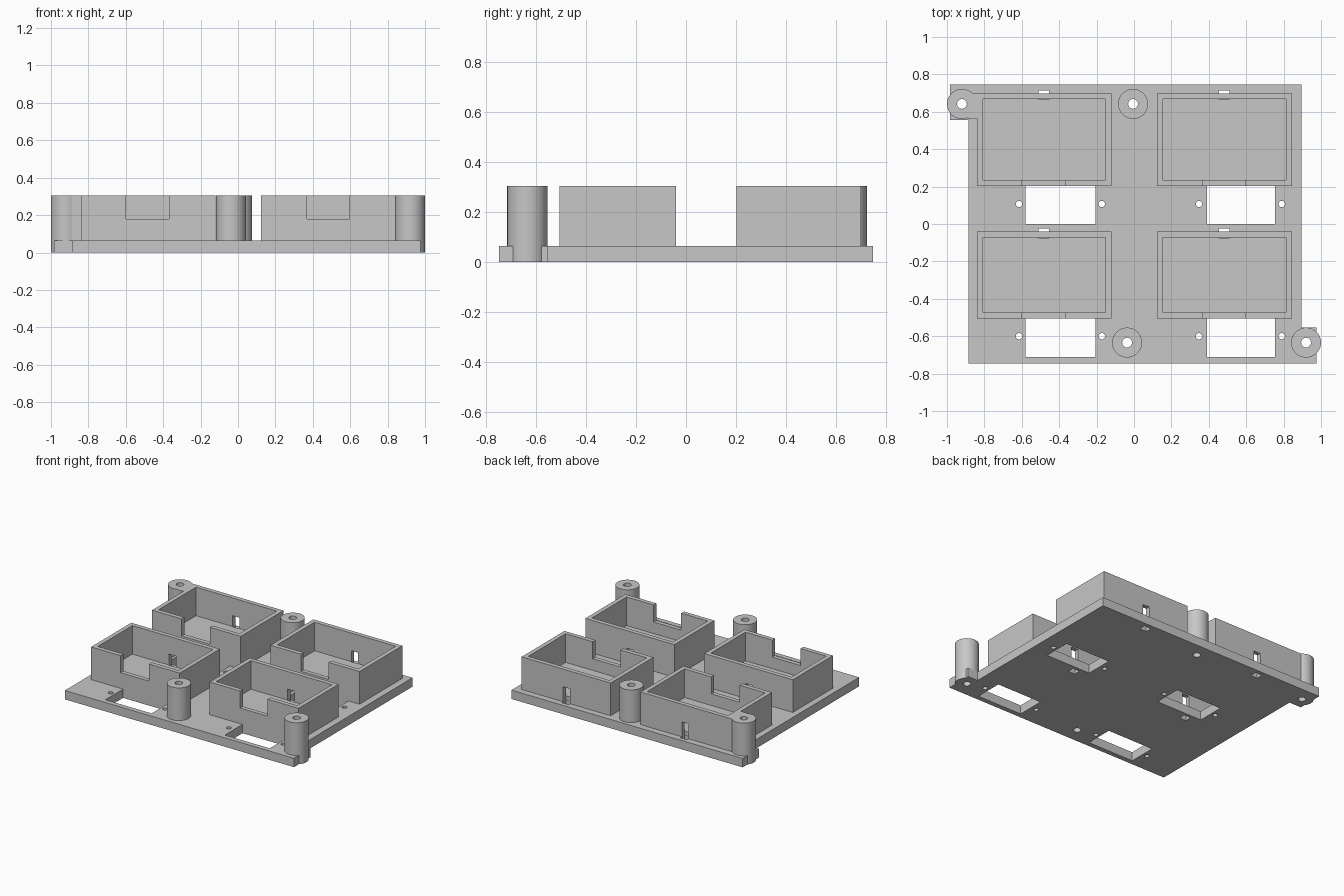
import bpy, bmesh, math
from mathutils import Matrix, Vector

if "Cube" in bpy.data.objects:
    bpy.data.objects.remove(bpy.data.objects["Cube"], do_unlink=True)

PLATE, FLOOR, TOP, POST_R = 0.065, 0.095, 0.305, 0.08

grey = bpy.data.materials.new("plain_grey")
grey.use_nodes = True
grey.diffuse_color = (0.57, 0.57, 0.57, 1)
grey.node_tree.nodes["Principled BSDF"].inputs["Base Color"].default_value = grey.diffuse_color


def add_box(bm, x0, x1, y0, y1, z0, z1):
    mid = Vector((x0 + x1, y0 + y1, z0 + z1)) / 2
    size = (x1 - x0, y1 - y0, z1 - z0)
    bmesh.ops.create_cube(bm, size=1, matrix=Matrix.Translation(mid) @ Matrix.Diagonal((*size, 1)))


def add_cylinder(bm, x, y, r, z0, z1, sides=48):
    bmesh.ops.create_cone(bm, cap_ends=True, segments=sides, radius1=r, radius2=r,
                          depth=z1 - z0, matrix=Matrix.Translation((x, y, (z0 + z1) / 2)))


def make(name, bm):
    bmesh.ops.recalc_face_normals(bm, faces=bm.faces)
    mesh = bpy.data.meshes.new(name)
    bm.to_mesh(mesh)
    bm.free()
    mesh.materials.append(grey)
    ob = bpy.data.objects.new(name, mesh)
    bpy.context.collection.objects.link(ob)
    return ob


def cut(ob, bm):
    """Subtract the shapes in bm from ob, then discard the cutter."""
    cutter = make("cutter", bm)
    cutter.hide_render = True
    mod = ob.modifiers.new("cut", "BOOLEAN")
    mod.operation, mod.solver, mod.object = "DIFFERENCE", "EXACT", cutter
    bpy.context.view_layer.update()
    result = bpy.data.meshes.new_from_object(ob.evaluated_get(bpy.context.evaluated_depsgraph_get()))
    ob.modifiers.clear()
    ob.data = result
    bpy.data.objects.remove(cutter, do_unlink=True)


def smooth(ob):
    bpy.ops.object.select_all(action="DESELECT")
    ob.select_set(True)
    bpy.context.view_layer.objects.active = ob
    bpy.ops.object.shade_smooth_by_angle(angle=math.radians(30))


# Tray columns: outer x range, notch, rear slot, window and screw holes
columns = {
    "right": dict(x=(-0.84, -0.12), notch=(-0.6, -0.37), slot=-0.483,
                  window=(-0.58, -0.205), screws=(-0.615, -0.172)),
    "left": dict(x=(0.123, 0.846), notch=(0.37, 0.595), slot=0.482,
                 window=(0.39, 0.755), screws=(0.347, 0.79)),
}
# Tray rows: outer y range, front edge of window, screw hole y
rows = {
    "back": dict(y=(0.202, 0.699), window=0.0, screw=0.107),
    "front": dict(y=(-0.505, -0.04), window=-0.71, screw=-0.60),
}
# Posts: x, y, base height
posts = {
    "back_corner_post": (-0.92, 0.642, 0),
    "back_middle_post": (-0.005, 0.642, PLATE),
    "front_middle_post": (-0.037, -0.634, PLATE),
    "front_corner_post": (0.92, -0.634, 0),
}
WALL, SLOT_W, SLOT_OUT = 0.032, 0.028, 0.016

# Base plate with two corner tabs
outline = [(-0.885, -0.746), (0.977, -0.746), (0.977, -0.553), (0.896, -0.553), (0.896, 0.746),
           (-0.983, 0.746), (-0.983, 0.556), (-0.885, 0.556)]
bm = bmesh.new()
face = bm.faces.new([bm.verts.new((x, y, 0)) for x, y in outline])
side = bmesh.ops.extrude_face_region(bm, geom=[face])["geom"]
bmesh.ops.translate(bm, vec=(0, 0, PLATE), verts=[v for v in side if isinstance(v, bmesh.types.BMVert)])
plate = make("base_plate", bm)

# Openings through the plate
holes = bmesh.new()
for c in columns.values():
    for r in rows.values():
        y0, y1 = r["y"]
        add_box(holes, *c["window"], r["window"], y0, -0.1, 0.2)
        add_box(holes, c["slot"] - SLOT_W, c["slot"] + SLOT_W, y1 - WALL, y1 + SLOT_OUT, -0.1, 0.2)
        for x in c["screws"]:
            add_cylinder(holes, x, r["screw"], 0.017, -0.1, 0.2, 24)
for x, y, base in posts.values():
    add_cylinder(holes, x, y, 0.026 if base else POST_R, -0.1, 0.2)
cut(plate, holes)
smooth(plate)

# Four open trays with a raised floor, a front notch and a rear slot
for row, r in rows.items():
    for col, c in columns.items():
        (x0, x1), (y0, y1) = c["x"], r["y"]
        bm = bmesh.new()
        add_box(bm, x0, x1, y0, y1, PLATE, TOP)
        tray = make(f"{row}_{col}_tray", bm)
        bm = bmesh.new()
        add_box(bm, x0 + WALL, x1 - WALL, y0 + WALL, y1 - WALL, FLOOR, 0.5)
        cut(tray, bm)
        bm = bmesh.new()
        add_box(bm, *c["notch"], y0 - 0.02, y0 + WALL + 0.02, 0.18, 0.5)
        add_box(bm, c["slot"] - SLOT_W, c["slot"] + SLOT_W, y1 - WALL - 0.002, y1 + 0.02, 0, 0.175)
        cut(tray, bm)

# Hollow mounting posts
for name, (x, y, base) in posts.items():
    bm = bmesh.new()
    add_cylinder(bm, x, y, POST_R, base, TOP)
    post = make(name, bm)
    bm = bmesh.new()
    add_cylinder(bm, x, y, 0.026, -0.1, 0.5)
    cut(post, bm)
    smooth(post)

# Web joining the back corner post to its tray
bm = bmesh.new()
add_box(bm, -0.89, -0.84, 0.565, 0.699, PLATE, TOP)
make("corner_post_web", bm)
